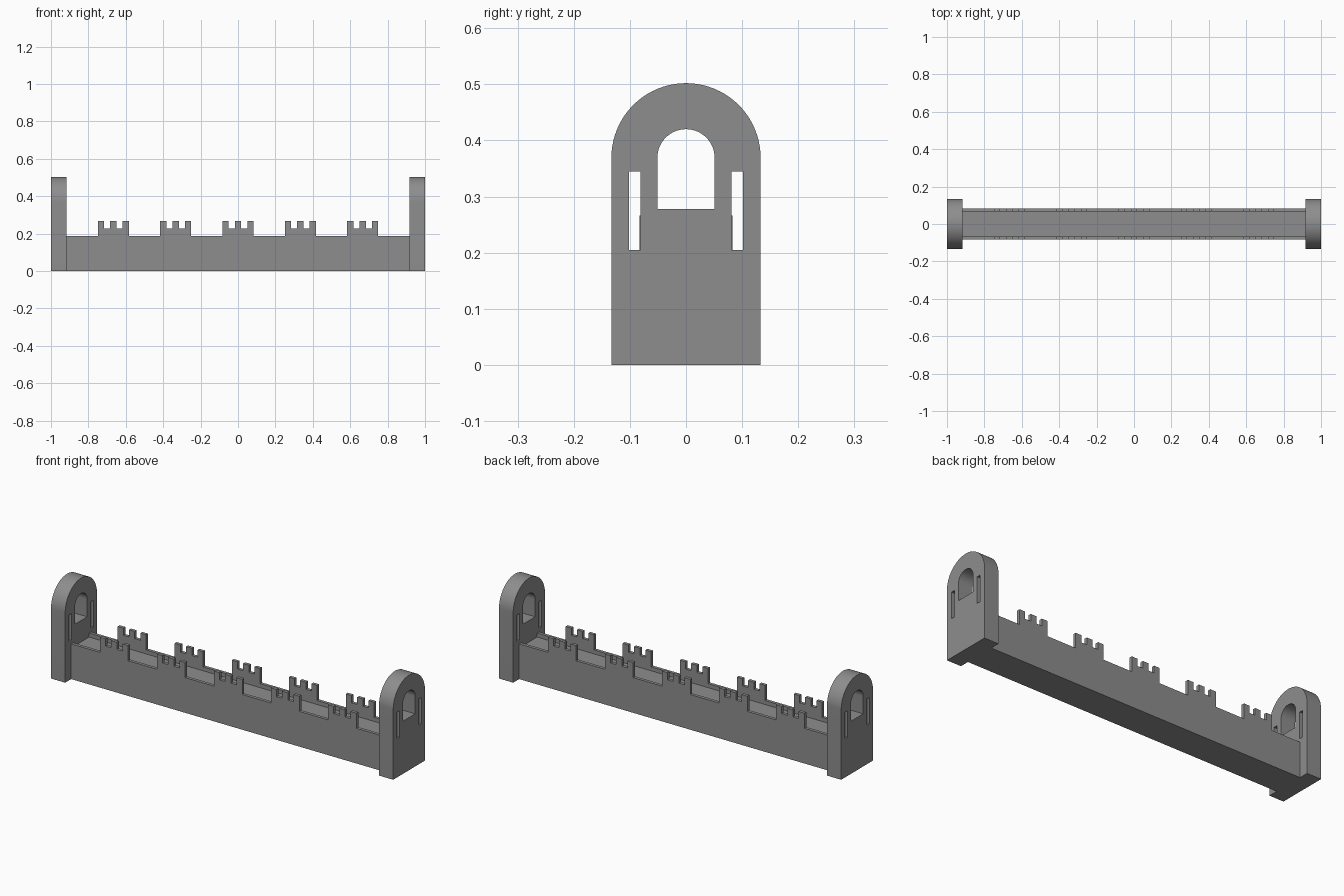
import bpy, bmesh
from math import pi, cos, sin
from mathutils import Matrix

if "Cube" in bpy.data.objects:
    bpy.data.objects.remove(bpy.data.objects["Cube"])

TOWER_T = 0.083     # tower thickness
WALL_X = 1 - TOWER_T
WALL_Y, PARAPET_T = 0.083, 0.0166
FLOOR_Z, RAIL_Z, BLOCK_Z, TOOTH_Z = 0.165, 0.186, 0.228, 0.266


def arch(half, bottom, spring, n):
    """Round-topped outline."""
    top = [(half * cos(pi * i / n), spring + half * sin(pi * i / n)) for i in range(n + 1)]
    return [(-half, bottom), (half, bottom)] + top


def rect(a, b, c, d):
    return [(a, c), (b, c), (b, d), (a, d)]


def plate(name, loops, thickness, axes, location):
    """Extrude filled outlines (inner loops become holes) into a mesh."""
    cu = bpy.data.curves.new(name, 'CURVE')
    cu.dimensions = '2D'
    cu.fill_mode = 'BOTH'
    cu.extrude = thickness / 2
    for pts in loops:
        sp = cu.splines.new('POLY')
        sp.points.add(len(pts) - 1)
        for p, (u, v) in zip(sp.points, pts):
            p.co = (u, v, 0, 1)
        sp.use_cyclic_u = True
    ob = bpy.data.objects.new(name, cu)
    bpy.context.collection.objects.link(ob)
    bpy.ops.object.select_all(action='DESELECT')
    ob.select_set(True)
    bpy.context.view_layer.objects.active = ob
    bpy.ops.object.convert(target='MESH')
    ob = bpy.context.view_layer.objects.active
    ob.name = name
    bm = bmesh.new()
    bm.from_mesh(ob.data)
    bmesh.ops.remove_doubles(bm, verts=bm.verts, dist=1e-5)
    rot = Matrix(axes).transposed().to_4x4()
    bmesh.ops.transform(bm, matrix=Matrix.Translation(location) @ rot, verts=bm.verts)
    bmesh.ops.recalc_face_normals(bm, faces=bm.faces)
    bm.to_mesh(ob.data)
    bm.free()
    bpy.ops.object.shade_smooth_by_angle()
    ob.data.materials.append(stone)
    return ob


# Dark grey stone
stone = bpy.data.materials.new("dark_stone")
stone.diffuse_color = (0.27, 0.27, 0.27, 1)
stone.use_nodes = True
stone.node_tree.nodes["Principled BSDF"].inputs["Base Color"].default_value = stone.diffuse_color

ACROSS = ((0, 1, 0), (0, 0, 1), (1, 0, 0))    # outline in the YZ plane
ALONG = ((1, 0, 0), (0, 0, 1), (0, -1, 0))    # outline in the XZ plane

# End towers with arched window and two arrow slits
for side, sx in (("left", -1), ("right", 1)):
    loops = [arch(0.133, 0, 0.369, 40),
             arch(0.051, 0.278, 0.369, 28),
             rect(0.081, 0.102, 0.205, 0.345),
             rect(-0.102, -0.081, 0.205, 0.345)]
    plate(side + "_tower", loops, TOWER_T, ACROSS, (sx * (1 - TOWER_T / 2), 0, 0))

# Battlement outline: five blocks of three teeth
W = 0.166
top = []
for k in range(-2, 3):
    x0 = k / 3 - W / 2
    top.append((x0, RAIL_Z))
    for t in range(3):
        a, b = x0 + 2 * t * W / 5, x0 + (2 * t + 1) * W / 5
        top += [(a, TOOTH_Z), (b, TOOTH_Z)]
        if t < 2:
            top += [(b, BLOCK_Z), (b + W / 5, BLOCK_Z)]
    top.append((x0 + W, RAIL_Z))
outline = [(-WALL_X, 0), (-WALL_X, RAIL_Z)] + top + [(WALL_X, RAIL_Z), (WALL_X, 0)]

# Front and back parapets
for side, sy in (("front", -1), ("back", 1)):
    plate(side + "_parapet", [outline], PARAPET_T, ALONG, (0, sy * (WALL_Y - PARAPET_T / 2), 0))

# Solid wall core carrying the sunken walkway
plate("wall_core", [rect(-WALL_X, WALL_X, 0, FLOOR_Z)],
      2 * (WALL_Y - PARAPET_T), ALONG, (0, 0, 0))
